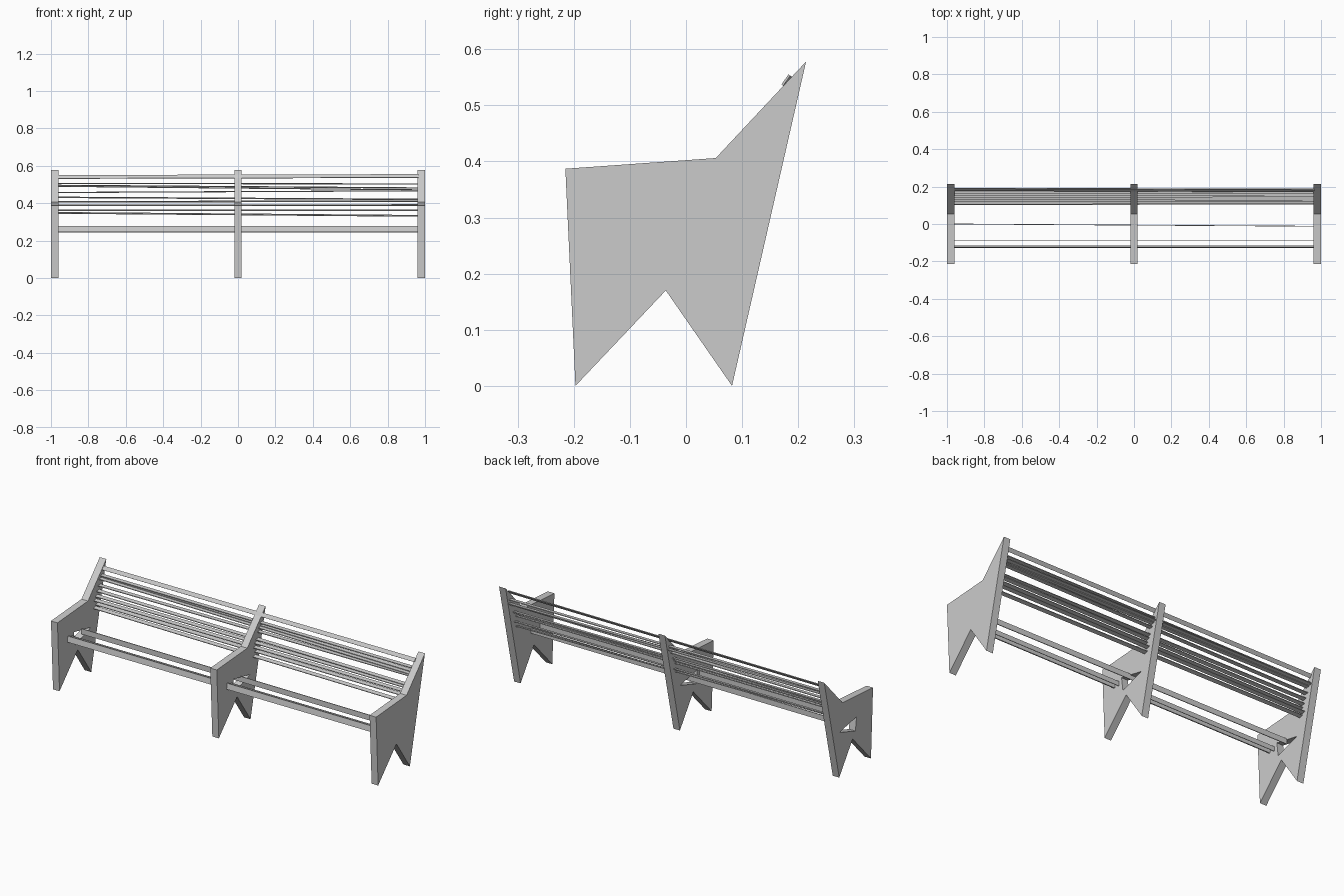
import bpy, bmesh, math
from mathutils import Vector

if "Cube" in bpy.data.objects:
    bpy.data.objects.remove(bpy.data.objects["Cube"])

grey = bpy.data.materials.new("light_grey")
grey.diffuse_color = (0.6, 0.6, 0.6, 1)
grey.use_nodes = True
grey.node_tree.nodes["Principled BSDF"].inputs["Base Color"].default_value = grey.diffuse_color


def make_object(name, bm):
    bmesh.ops.recalc_face_normals(bm, faces=bm.faces)
    mesh = bpy.data.meshes.new(name)
    bm.to_mesh(mesh)
    bm.free()
    mesh.materials.append(grey)
    obj = bpy.data.objects.new(name, mesh)
    bpy.context.collection.objects.link(obj)
    return obj


def plate(name, profile, x, width):
    """Extrude a (y, z) profile along x."""
    bm = bmesh.new()
    face = bm.faces.new([bm.verts.new((x - width / 2, y, z)) for y, z in profile])
    ext = bmesh.ops.extrude_face_region(bm, geom=[face])
    moved = [v for v in ext["geom"] if isinstance(v, bmesh.types.BMVert)]
    bmesh.ops.translate(bm, verts=moved, vec=(width, 0, 0))
    return make_object(name, bm)


def slat(name, left, right, width, thick, tilt):
    """Thin board from the left end panel to the right one; tilt in degrees."""
    a = math.radians(tilt)
    u = Vector((0, math.cos(a), math.sin(a))) * width / 2
    v = Vector((0, -math.sin(a), math.cos(a))) * thick / 2
    bm = bmesh.new()
    rings = []
    for x, (y, z) in ((-0.965, left), (0.965, right)):
        c = Vector((x, y, z))
        rings.append([bm.verts.new(c + p) for p in (u + v, v - u, -u - v, u - v)])
    for i in range(4):
        j = (i + 1) % 4
        bm.faces.new((rings[0][i], rings[0][j], rings[1][j], rings[1][i]))
    bm.faces.new(rings[0])
    bm.faces.new(rings[1])
    return make_object(name, bm)


# Upright panels: two feet, sloping seat edge and leaning back
panel = [(-0.215, 0.387), (0.053, 0.406), (0.214, 0.578),
         (0.082, 0), (-0.036, 0.17), (-0.197, 0)]
opening = [(-0.07, 0.28), (0.08, 0.25), (-0.06, 0.205)]
for name, x in (("left", -0.98), ("middle", 0), ("right", 0.98)):
    obj = plate(name + "_panel", panel, x, 0.04)
    # Small triangular opening in the left and middle panels
    if name != "right":
        cutter = plate(name + "_opening_cutter", opening, x, 0.1)
        cutter.hide_render = True
        cutter.hide_viewport = True
        cutter.display_type = 'WIRE'
        cut = obj.modifiers.new("opening", 'BOOLEAN')
        cut.operation = 'DIFFERENCE'
        cut.solver = 'EXACT'
        cut.object = cutter

# Backrest slats, slightly uneven: left (y, z), right (y, z), tilt
back = [
    ((0.185, 0.540), (0.178, 0.545), 55),
    ((0.172, 0.505), (0.175, 0.503), 5),
    ((0.182, 0.495), (0.178, 0.481), 8),
    ((0.162, 0.490), (0.165, 0.471), 5),
    ((0.152, 0.457), (0.155, 0.466), 5),
    ((0.140, 0.431), (0.137, 0.420), 10),
    ((0.128, 0.407), (0.128, 0.411), 12),
    ((0.116, 0.388), (0.118, 0.390), 12),
    ((0.130, 0.361), (0.128, 0.362), 12),
    ((0.112, 0.348), (0.116, 0.332), 15),
]
for i, (left, right, tilt) in enumerate(back):
    slat(f"back_slat_{i + 1}", left, right, 0.022, 0.004, tilt)

# Upright rails below the seat
slat("front_rail", (-0.122, 0.262), (-0.122, 0.262), 0.032, 0.008, 80)
slat("inner_rail", (-0.09, 0.255), (-0.09, 0.255), 0.026, 0.003, 90)
slat("rear_rail", (0.0, 0.258), (-0.012, 0.258), 0.03, 0.004, 90)
